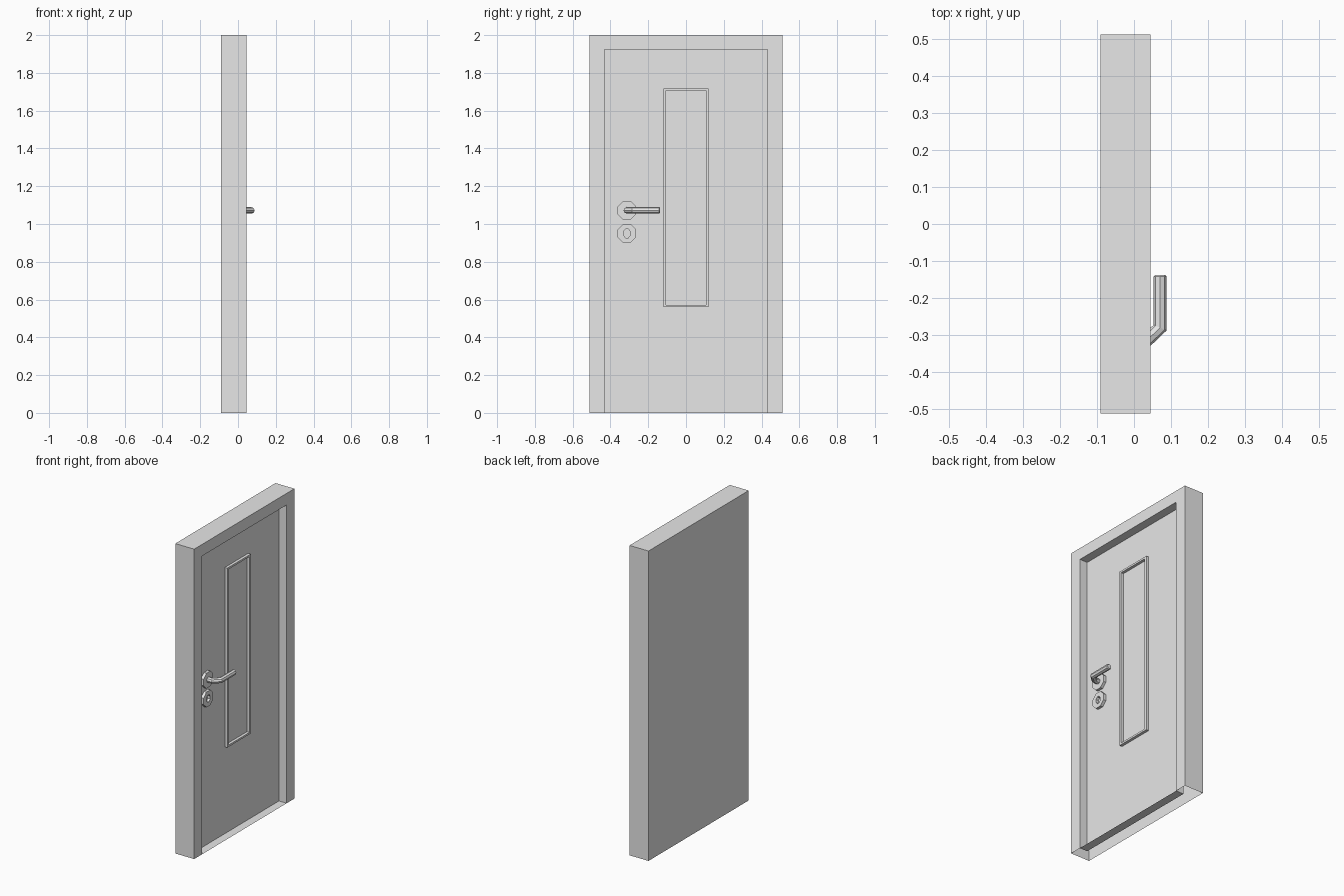
import bpy, bmesh, math
from mathutils import Vector

if "Cube" in bpy.data.objects:
    bpy.data.objects.remove(bpy.data.objects["Cube"])

grey = bpy.data.materials.new("grey")
grey.diffuse_color = (0.8, 0.8, 0.8, 1)
grey.use_nodes = True
grey.node_tree.nodes["Principled BSDF"].inputs["Base Color"].default_value = grey.diffuse_color

FRONT, BACK, PANEL = 0.045, -0.09, -0.01   # x of frame face, rear and door leaf
HW, HT = 0.511, 2.0                        # outer half width, height
RW, RT = 0.432, 1.925                      # doorway half width, height
LOCK_Y = -0.313


def finish(name, bm):
    mesh = bpy.data.meshes.new(name)
    bm.to_mesh(mesh)
    bm.free()
    mesh.materials.append(grey)
    obj = bpy.data.objects.new(name, mesh)
    bpy.context.collection.objects.link(obj)
    return obj


def arch(bm, x, w, top):
    return [bm.verts.new((x, y, z)) for y, z in ((-w, 0), (-w, top), (w, top), (w, 0))]


def ring_prism(name, outer, inner, x0, x1):
    """Extrude a closed outline along x, with a matching hole through it."""
    bm = bmesh.new()
    loops = [[bm.verts.new((x, y, z)) for y, z in pts]
             for pts, x in ((outer, x0), (outer, x1), (inner, x1), (inner, x0))]
    n = len(outer)
    for a, b in zip(loops, loops[1:] + loops[:1]):
        for i in range(n):
            j = (i + 1) % n
            bm.faces.new((a[i], a[j], b[j], b[i]))
    bmesh.ops.recalc_face_normals(bm, faces=bm.faces)
    return finish(name, bm)


def rect(w, z0, z1):
    return [(-w, z0), (w, z0), (w, z1), (-w, z1)]


def octagon(z, ry, rz):
    k = 1 / math.cos(math.pi / 8)
    return [(LOCK_Y + ry * k * math.cos(a), z + rz * k * math.sin(a))
            for a in (math.pi / 8 + i * math.pi / 4 for i in range(8))]


# Frame: hollow casing, open underneath, with the doorway recessed into its front
bm = bmesh.new()
rear, face = arch(bm, BACK, HW, HT), arch(bm, FRONT, HW, HT)
lip, inner = arch(bm, FRONT, RW, RT), arch(bm, PANEL, RW, RT)
for a, b in ((rear, face), (face, lip), (lip, inner)):
    for i in range(3):
        bm.faces.new((a[i], b[i], b[i + 1], a[i + 1]))
bm.faces.new((lip[0], lip[3], inner[3], inner[0]))      # threshold
bm.faces.new(rear)
bmesh.ops.recalc_face_normals(bm, faces=bm.faces)
top = max(bm.faces, key=lambda f: f.calc_center_median().z)
if top.normal.z < 0:
    bmesh.ops.reverse_faces(bm, faces=bm.faces)
finish("door_frame", bm)

# Door leaf closing the recess
bm = bmesh.new()
bm.faces.new(arch(bm, PANEL, RW, RT)[::-1])
finish("door_leaf", bm)

# Raised moulding around the narrow window
ring_prism("window_moulding", rect(0.12, 0.56, 1.718), rect(0.106, 0.572, 1.706),
           PANEL, PANEL + 0.018)

# Octagonal plates behind the handle and around the keyhole
ring_prism("handle_plate", octagon(1.072, 0.049, 0.049), octagon(1.072, 0.012, 0.012),
           PANEL, PANEL + 0.018)
ring_prism("keyhole_plate", octagon(0.95, 0.049, 0.049), octagon(0.95, 0.018, 0.023),
           PANEL, PANEL + 0.018)

# Lever handle: eight-sided bar swept along a mitred path, slightly chamfered at its tip
path = [Vector(p) for p in ((PANEL, LOCK_Y), (0.036, LOCK_Y), (0.0705, -0.28),
                            (0.0705, -0.142), (0.0705, -0.138))]
radii = [0.0175] * 4 + [0.014]
bm = bmesh.new()
rings = []
for i, p in enumerate(path):
    d0 = (p - path[max(i - 1, 0)]).normalized() if i else (path[1] - p).normalized()
    d1 = (path[i + 1] - p).normalized() if i < len(path) - 1 else d0
    t = (d0 + d1).normalized()
    side = Vector((-t.y, t.x)) / t.dot(d0)
    ring = []
    for k in range(8):
        a = k * math.pi / 4
        q = p + side * radii[i] * math.cos(a)
        ring.append(bm.verts.new((q.x, q.y, 1.072 + radii[i] * math.sin(a))))
    rings.append(ring)
for a, b in zip(rings, rings[1:]):
    for k in range(8):
        j = (k + 1) % 8
        bm.faces.new((a[k], a[j], b[j], b[k]))
bm.faces.new(rings[0])
bm.faces.new(rings[-1])
bmesh.ops.recalc_face_normals(bm, faces=bm.faces)
finish("lever_handle", bm)
